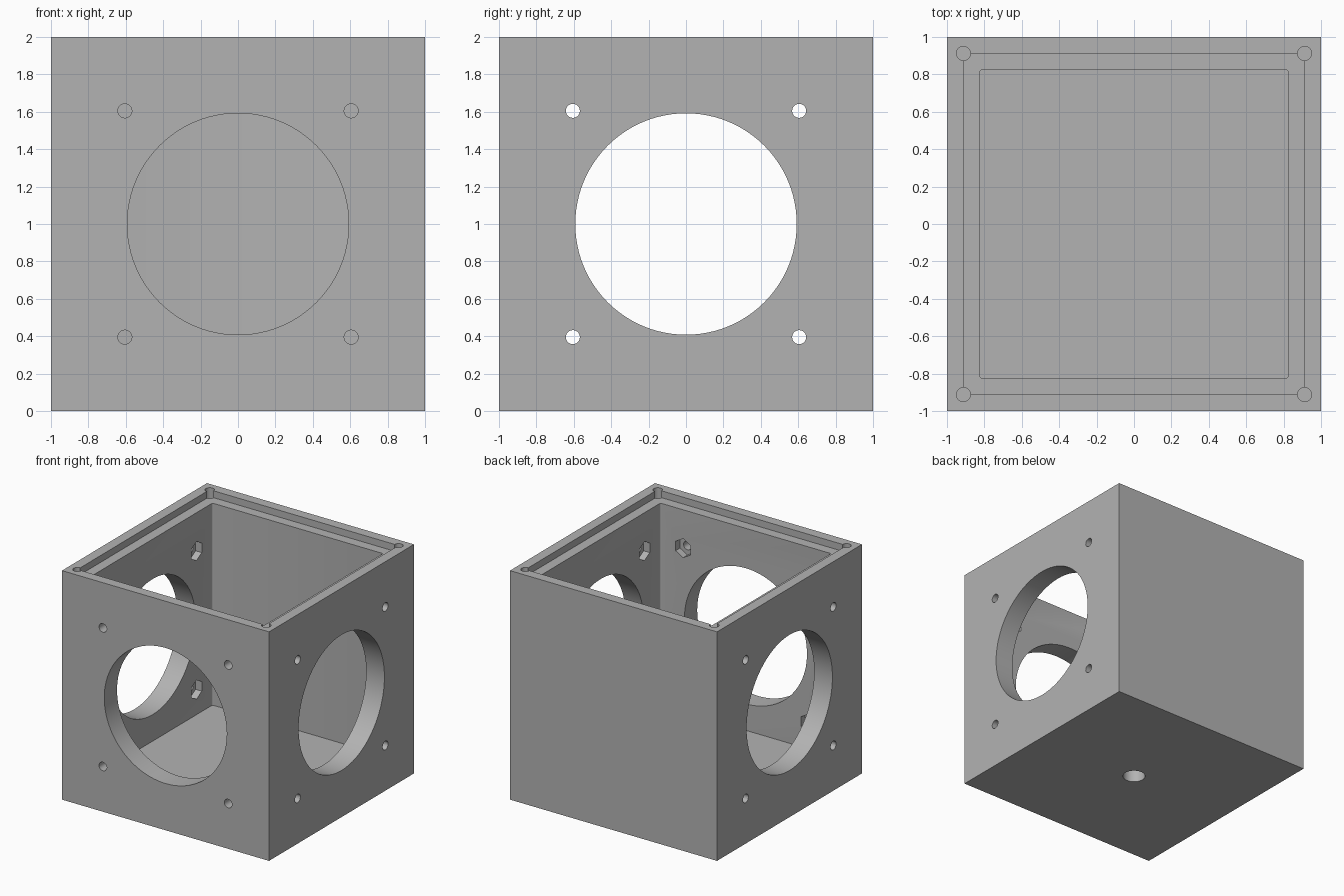
import bpy, bmesh, math
from mathutils import Vector

old = bpy.data.objects.get("Cube")
if old:
    bpy.data.objects.remove(old, do_unlink=True)

WALL = 0.176      # wall and floor thickness
INNER = 1 - WALL  # half width of the cavity
LIP = 0.912       # half width of the lid recess
LEDGE = 1.94      # height of the lid recess floor
SCREW = 0.605     # screw offset from each opening's centre
PIN = 0.0375      # screw hole radius

grey = bpy.data.materials.new("plain grey")
grey.use_nodes = True
colour = (0.45, 0.45, 0.45, 1)
grey.diffuse_color = colour
grey.node_tree.nodes["Principled BSDF"].inputs["Base Color"].default_value = colour


def add_object(name, bm):
    bmesh.ops.recalc_face_normals(bm, faces=bm.faces)
    mesh = bpy.data.meshes.new(name)
    bm.to_mesh(mesh)
    bm.free()
    mesh.materials.append(grey)
    obj = bpy.data.objects.new(name, mesh)
    bpy.context.collection.objects.link(obj)
    return obj


def block(name, half, bottom, top, rounding=0):
    bm = bmesh.new()
    bmesh.ops.create_cube(bm, size=2)
    for v in bm.verts:
        v.co = (v.co.x * half, v.co.y * half, top if v.co.z > 0 else bottom)
    if rounding:
        upright = [e for e in bm.edges
                   if abs(e.verts[0].co.z - e.verts[1].co.z) > 0.1]
        bmesh.ops.bevel(bm, geom=upright, offset=rounding, segments=3,
                        profile=0.5, affect='EDGES')
    return add_object(name, bm)


def prism(name, start, end, radius, sides):
    """Straight prism between two points, with one corner pointing up."""
    start, end = Vector(start), Vector(end)
    axis = (end - start).normalized()
    up = Vector((0, 1, 0)) if abs(axis.z) > 0.5 else Vector((0, 0, 1))
    across = axis.cross(up)
    bm = bmesh.new()
    ring = []
    for i in range(sides):
        a = math.tau * i / sides
        ring.append(bm.verts.new(start + radius * (math.cos(a) * up + math.sin(a) * across)))
    cap = bm.faces.new(ring)
    grown = bmesh.ops.extrude_face_region(bm, geom=[cap], use_keep_orig=True)
    moved = [g for g in grown["geom"] if isinstance(g, bmesh.types.BMVert)]
    bmesh.ops.translate(bm, verts=moved, vec=end - start)
    return add_object(name, bm)


# Solid body and the list of everything cut out of it
body = block("box_body", 1, 0, 2)
cutters = [
    block("cavity", INNER, WALL, 2.2, 0.012),
    block("lid_recess", LIP, LEDGE, 2.3),
    prism("side_openings", (-1.2, 0, 1), (1.2, 0, 1), 0.592, 96),
    prism("front_opening", (0, -1.2, 1), (0, -0.5, 1), 0.592, 96),
    prism("mount_hole", (0, 0, -0.2), (0, 0, 0.14), 0.092, 48),
]

# Screw holes, nut pockets and lid screw holes
pocket = INNER + 0.06
for a in (-1, 1):
    for b in (-1, 1):
        s, z = a * SCREW, 1 + b * SCREW
        cutters += [
            prism("side_screw_hole", (-1.2, s, z), (1.2, s, z), PIN, 32),
            prism("front_screw_hole", (s, -1.2, z), (s, -0.7, z), PIN, 32),
            prism("front_nut_pocket", (s, -pocket, z), (s, -0.7, z), 0.083, 6),
            prism("lid_screw_hole", (a * LIP, b * LIP, 1.7), (a * LIP, b * LIP, 2.2), PIN, 32),
        ]
        for side in (-1, 1):
            cutters.append(prism("side_nut_pocket", (side * 0.7, s, z),
                                 (side * pocket, s, z), 0.083, 6))

for cutter in cutters:
    cutter.hide_render = True
    mod = body.modifiers.new(cutter.name, 'BOOLEAN')
    mod.operation = 'DIFFERENCE'
    mod.solver = 'EXACT'
    mod.object = cutter

# Bake the cuts and drop the cutters
bpy.context.view_layer.update()
graph = bpy.context.evaluated_depsgraph_get()
baked = bpy.data.meshes.new_from_object(body.evaluated_get(graph))
body.modifiers.clear()
body.data = baked
baked.materials.clear()
baked.materials.append(grey)
for poly in baked.polygons:
    poly.material_index = 0
for cutter in cutters:
    bpy.data.objects.remove(cutter, do_unlink=True)

bpy.ops.object.select_all(action='DESELECT')
body.select_set(True)
bpy.context.view_layer.objects.active = body
bpy.ops.object.shade_smooth_by_angle(angle=math.radians(30))
